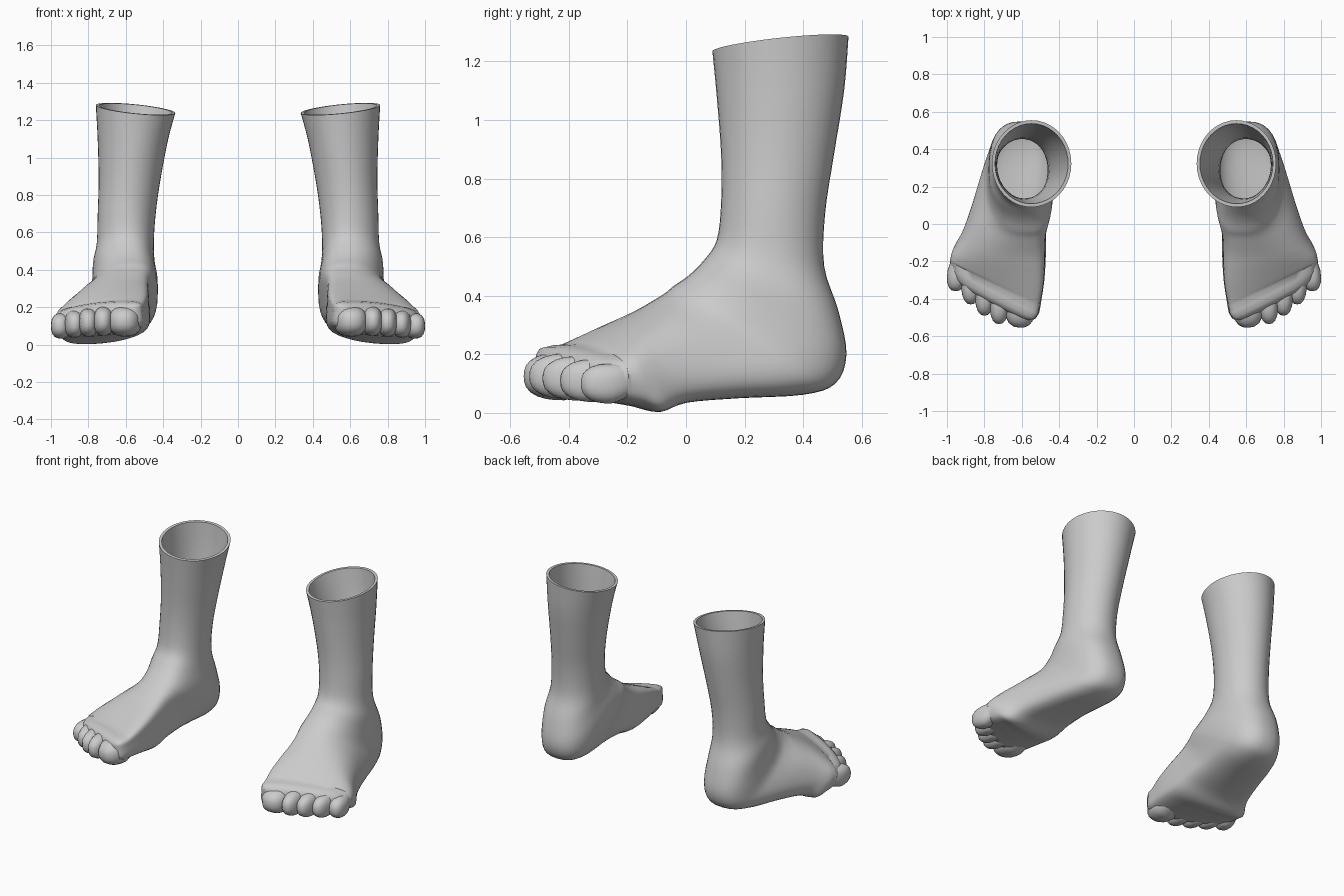
import bpy, bmesh, math
from mathutils import Vector, Matrix

if "Cube" in bpy.data.objects:
    bpy.data.objects.remove(bpy.data.objects["Cube"])

skin = bpy.data.materials.new("plain grey")
skin.diffuse_color = (0.6, 0.6, 0.6, 1)
skin.use_nodes = True
skin.node_tree.nodes["Principled BSDF"].inputs["Base Color"].default_value = skin.diffuse_color

# Cross-sections from shin to toe roots:
# top x, y, z | sole y, z | inner x, outer x | height of widest point | roundness
RINGS = [
    (.55, .09, 1.235, .555, 1.285, .335, .76, .5, 1),
    (.56, .105, 1.08, .54, 1.10, .375, .75, .5, 1),
    (.58, .12, .88, .505, .88, .415, .745, .5, 1),
    (.59, .12, .72, .475, .68, .44, .75, .5, 1),
    (.59, .105, .59, .472, .50, .45, .755, .5, .95),
    (.585, .06, .52, .52, .35, .445, .775, .5, .85),
    (.58, .01, .47, .548, .20, .43, .78, .5, .8),
    (.575, -.04, .435, .51, .10, .43, .79, .48, .75),
    (.575, -.07, .41, .40, .062, .443, .82, .45, .75),
    (.575, -.11, .385, .18, .05, .465, .87, .4, .8),
    (.575, -.17, .35, .0, .035, .47, .92, .38, .85),
    (.58, -.23, .32, -.12, .003, .472, .955, .4, .85),
    (.59, -.31, .28, -.24, .022, .48, .975, .42, .85),
    (.61, -.40, .235, -.38, .04, .50, .985, .45, .85),
]
SEG, STEPS = 40, 4


def catmull(rows, u):
    """Smoothly interpolated row at parameter u."""
    i = min(int(u), len(rows) - 2)
    t = u - i
    a, b, c, d = (rows[max(0, min(len(rows) - 1, i + k))] for k in (-1, 0, 1, 2))
    return [.5 * (2 * q + (r - p) * t + (2 * p - 5 * q + 4 * r - s) * t * t
                  + (3 * q - p - 3 * r + s) * t ** 3)
            for p, q, r, s in zip(a, b, c, d)]


def ring_points(u):
    tx, ty, tz, by, bz, mx, lx, h, e = catmull(RINGS, u)
    cx = (mx + lx) / 2
    top = Vector((cx, ty, tz))
    sole = Vector((cx, by, bz))
    mid = sole.lerp(top, h)
    shear = .5 * max(0, (u - 9.5) / 3.5) ** 1.5      # toe line slants back
    lean = .1 * min(1, max(0, (u - 8) / 3))          # ball is lowest on the outside
    pts = []
    for k in range(SEG):
        a = 2 * math.pi * k / SEG
        c, s = math.cos(a), math.sin(a)
        c = math.copysign(abs(c) ** e, c)
        s = math.copysign(abs(s) ** e, s)
        p = mid + Vector((c * (lx - mx) / 2, 0, 0))
        p += (top - mid) * s if s > 0 else (sole - mid) * -s
        p.x += abs(s) ** 3 * ((tx - cx) if s > 0 else lean)
        p.y += shear * (p.x - .6)
        p.z += .1 * (p.x - .55) * max(0, 1 - u)      # slanted leg rim
        pts.append(p)
    return pts


def scaled(pts, f, dy=0):
    mid = sum(pts, Vector()) / len(pts)
    return [mid + (p - mid) * f - Vector((0, dy, 0)) for p in pts]


def finish(name, bm, side):
    """Mirror to the chosen side and make a smooth object."""
    if side < 0:
        bmesh.ops.scale(bm, vec=(-1, 1, 1), verts=bm.verts)
        bmesh.ops.reverse_faces(bm, faces=bm.faces)
    me = bpy.data.meshes.new(name)
    bm.to_mesh(me)
    bm.free()
    me.materials.append(skin)
    ob = bpy.data.objects.new(name, me)
    bpy.context.collection.objects.link(ob)
    bpy.ops.object.select_all(action='DESELECT')
    ob.select_set(True)
    bpy.context.view_layer.objects.active = ob
    bpy.ops.object.shade_smooth_by_angle(angle=math.radians(50))


def foot(side):
    bm = bmesh.new()
    n = (len(RINGS) - 1) * STEPS
    outer = [ring_points(i / STEPS) for i in range(n + 1)]
    # inner wall of the hollow shin, from ankle up to the rim
    inner = [scaled(ring_points(i / 2), .92) for i in range(8, -1, -1)]
    # rounded front that the toes grow from
    front = [scaled(outer[-1], f, d)
             for f, d in ((.97, .04), (.9, .075), (.75, .1), (.4, .115))]
    rings = [[bm.verts.new(p) for p in l] for l in inner + outer + front]
    for a, b in zip(rings, rings[1:]):
        for k in range(SEG):
            j = (k + 1) % SEG
            bm.faces.new((a[k], b[k], b[j], a[j]))
    bm.faces.new(rings[-1])
    bmesh.ops.recalc_face_normals(bm, faces=bm.faces)
    # outside of the shin must face outward
    bm.faces.ensure_lookup_table()
    f = bm.faces[SEG * (len(inner) + 6)]
    c = f.calc_center_median()
    if f.normal.dot(c - Vector((.58, .3, c.z))) < 0:
        bmesh.ops.reverse_faces(bm, faces=bm.faces)
    finish("foot_and_shin", bm, side)


# Toes: centre x, tip y, centre z, half width, half length, half height, yaw
TOES = [
    (.602, -.555, .125, .088, .14, .082, 6),
    (.718, -.535, .125, .054, .14, .078, 2),
    (.800, -.490, .118, .052, .135, .076, 0),
    (.876, -.430, .110, .051, .125, .073, -2),
    (.944, -.360, .100, .053, .105, .068, 8),
]


def toe(side, x, tip, z, w, l, h, yaw):
    bm = bmesh.new()
    bmesh.ops.create_uvsphere(bm, u_segments=20, v_segments=14, radius=1)
    for v in bm.verts:                                # blunt, boxy tip
        r = sum(abs(c) ** 2.5 for c in v.co) ** (1 / 2.5)
        v.co = v.co / r
        if v.co.y > 0:                                # root narrows into the instep
            v.co.x *= 1 - .3 * v.co.y
            v.co.z = v.co.z * (1 - .2 * v.co.y) + .3 * v.co.y
    m = (Matrix.Translation((x, tip + l, z)) @ Matrix.Rotation(math.radians(yaw), 4, 'Z')
         @ Matrix.Diagonal((w, l, h, 1)))
    bmesh.ops.transform(bm, matrix=m, verts=bm.verts)
    finish("toe", bm, side)


for side in (1, -1):
    foot(side)
    for t in TOES:
        toe(side, *t)
